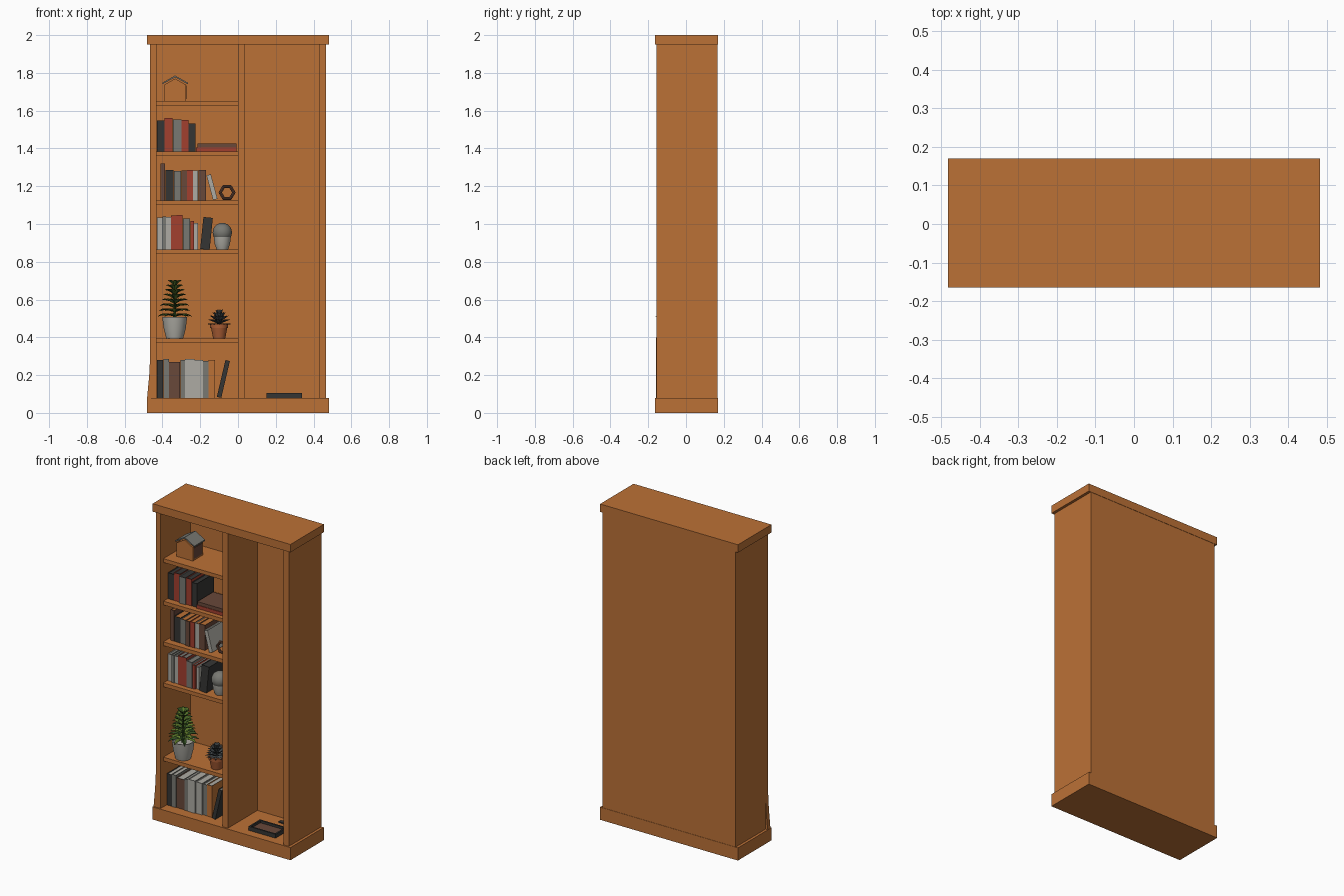
import bpy, bmesh, math, random
from mathutils import Matrix, Vector

random.seed(4)
old = bpy.data.objects.get("Cube")
if old:
    bpy.data.objects.remove(old, do_unlink=True)


def material(name, r, g, b):
    m = bpy.data.materials.new(name)
    m.use_nodes = True
    m.diffuse_color = (r, g, b, 1)
    bsdf = next(n for n in m.node_tree.nodes if n.type == 'BSDF_PRINCIPLED')
    bsdf.inputs["Base Color"].default_value = (r, g, b, 1)
    bsdf.inputs["Roughness"].default_value = 0.7
    return m


WOOD = material("warm wood", 0.5, 0.165, 0.037)
DARK = material("charcoal", 0.036, 0.036, 0.034)
GREY = material("mid grey", 0.19, 0.19, 0.17)
PALE = material("pale grey", 0.42, 0.41, 0.37)
RED = material("brick red", 0.36, 0.05, 0.028)
BROWN = material("dull brown", 0.14, 0.065, 0.042)
CLAY = material("terracotta", 0.4, 0.11, 0.035)
LEAF = material("leaf green", 0.11, 0.19, 0.022)
DEEP = material("deep green", 0.03, 0.075, 0.015)
DUSK = material("dusky leaf", 0.055, 0.065, 0.07)


def finish(name, bm, *mats, smooth=False):
    me = bpy.data.meshes.new(name)
    bm.to_mesh(me)
    bm.free()
    for m in mats:
        me.materials.append(m)
    if smooth:
        me.shade_smooth()
        me.set_sharp_from_angle(angle=math.radians(40))
    ob = bpy.data.objects.new(name, me)
    bpy.context.collection.objects.link(ob)
    return ob


def block(bm, x0, x1, y0, y1, z0, z1):
    size = Matrix.Diagonal((x1 - x0, y1 - y0, z1 - z0, 1))
    mid = Matrix.Translation(((x0 + x1) / 2, (y0 + y1) / 2, (z0 + z1) / 2))
    return bmesh.ops.create_cube(bm, size=1, matrix=mid @ size)["verts"]


def box(name, mat, *span):
    bm = bmesh.new()
    block(bm, *span)
    return finish(name, bm, mat)


def extrude_profile(name, mat, points, y0, y1):
    bm = bmesh.new()
    face = bm.faces.new([bm.verts.new((x, y0, z)) for x, z in points])
    out = bmesh.ops.extrude_face_region(bm, geom=[face])["geom"]
    moved = [v for v in out if isinstance(v, bmesh.types.BMVert)]
    bmesh.ops.translate(bm, verts=moved, vec=(0, y1 - y0, 0))
    bmesh.ops.recalc_face_normals(bm, faces=bm.faces)
    return finish(name, bm, mat)


def lathe(name, mat, profile, x, y, z, steps=32):
    bm = bmesh.new()
    verts = [bm.verts.new((r, 0, h)) for r, h in profile]
    edges = [bm.edges.new(pair) for pair in zip(verts, verts[1:])]
    bmesh.ops.spin(bm, geom=verts + edges, cent=(0, 0, 0), axis=(0, 0, 1),
                   angle=math.tau, steps=steps)
    bmesh.ops.remove_doubles(bm, verts=bm.verts, dist=0.0001)
    bmesh.ops.recalc_face_normals(bm, faces=bm.faces)
    bmesh.ops.translate(bm, verts=bm.verts, vec=(x, y, z))
    return finish(name, bm, mat, smooth=True)


# Carcass
box("plinth", WOOD, -0.483, 0.483, -0.165, 0.17, 0, 0.08)
box("top_board", WOOD, -0.483, 0.483, -0.165, 0.17, 1.95, 2)
box("right_panel", WOOD, -0.466, -0.432, -0.157, 0.168, 0.08, 1.95)
box("left_panel", WOOD, 0.43, 0.466, -0.157, 0.168, 0.08, 1.95)
box("divider", WOOD, 0.0, 0.038, -0.155, 0.145, 0.08, 1.95)
box("back_panel", WOOD, -0.435, 0.435, 0.14, 0.168, 0.08, 1.95)
extrude_profile("flared_foot", WOOD,
                [(-0.46, 0.08), (-0.481, 0.08), (-0.47, 0.2), (-0.46, 0.4)], -0.158, -0.13)

# Shelves
LEVELS = [0.395, 0.865, 1.125, 1.383, 1.652]
for i, z in enumerate(LEVELS):
    box(f"shelf_{i + 1}", WOOD, -0.434, 0.002, -0.13, 0.142, z - 0.024, z)


def book(name, cover, pages, x, width, z, height, lean=0.0, y0=-0.1, y1=0.08):
    bm = bmesh.new()
    block(bm, 0, width, y0, y1, 0, height)
    top = max(bm.faces, key=lambda f: f.calc_center_median().z)
    bmesh.ops.inset_region(bm, faces=[top], thickness=min(0.004, width / 5), depth=-0.004)
    top.material_index = 1
    bmesh.ops.transform(bm, verts=bm.verts, matrix=Matrix.Translation((x, 0, z))
                        @ Matrix.Rotation(lean, 4, 'Y'))
    return finish(name, bm, cover, pages)


def book_row(name, x, z, pages, volumes):
    for i, (cover, width, height) in enumerate(volumes):
        book(f"{name}_{i + 1}", cover, pages, x, width - 0.001, z, height,
             y0=-0.1 + random.uniform(0, 0.015))
        x += width


# Books standing on each shelf
book_row("floor_book", -0.43, 0.08, PALE,
         [(DARK, 0.035, 0.2), (GREY, 0.03, 0.205), (BROWN, 0.06, 0.19), (GREY, 0.025, 0.2),
          (PALE, 0.05, 0.205), (PALE, 0.045, 0.2), (GREY, 0.03, 0.195), (WOOD, 0.035, 0.2)])
book("floor_leaning_book", DARK, GREY, -0.112, 0.024, 0.085, 0.2, 0.23)
book_row("middle_book", -0.43, LEVELS[1], GREY,
         [(PALE, 0.03, 0.17), (GREY, 0.02, 0.175), (PALE, 0.025, 0.172), (RED, 0.03, 0.18),
          (RED, 0.033, 0.182), (GREY, 0.04, 0.165), (RED, 0.02, 0.15), (PALE, 0.02, 0.14)])
book("middle_leaning_book", DARK, DARK, -0.2, 0.05, LEVELS[1] + 0.003, 0.17, 0.1)
book_row("upper_book", -0.41, LEVELS[2], WOOD,
         [(BROWN, 0.025, 0.195), (DARK, 0.045, 0.16), (GREY, 0.04, 0.155), (BROWN, 0.03, 0.158),
          (RED, 0.033, 0.16), (PALE, 0.027, 0.158), (BROWN, 0.042, 0.16)])
book("upper_leaning_book", PALE, PALE, -0.132, 0.024, LEVELS[2] + 0.002, 0.135, -0.26)
book_row("high_book", -0.43, LEVELS[3], DARK,
         [(DARK, 0.042, 0.165), (RED, 0.043, 0.177), (GREY, 0.046, 0.17),
          (RED, 0.038, 0.168), (DARK, 0.037, 0.15)])
for i, (x0, mat) in enumerate([(-0.222, RED), (-0.215, BROWN)]):
    z = LEVELS[3] + i * 0.023
    box(f"flat_book_{i + 1}", mat, x0, -0.008, -0.1, 0.06, z, z + 0.021)

# Little house ornament with a pitched roof
z = LEVELS[4]
extrude_profile("house_body", WOOD,
                [(-0.39, z), (-0.275, z), (-0.275, z + 0.085), (-0.333, z + 0.118),
                 (-0.39, z + 0.085)], -0.06, 0.04)
extrude_profile("house_roof", GREY,
                [(-0.4, z + 0.088), (-0.333, z + 0.125), (-0.266, z + 0.088),
                 (-0.266, z + 0.096), (-0.333, z + 0.134), (-0.4, z + 0.096)], -0.058, 0.05)
box("house_side", BROWN, -0.276, -0.272, -0.05, 0.03, z + 0.01, z + 0.08)

# Ring trinket beside the leaning book
bm = bmesh.new()
arc = [(-0.058 + 0.036 * math.cos(a), LEVELS[2] + 0.042 + 0.036 * math.sin(a))
       for a in [math.tau * k / 6 for k in range(6)]]
for (xa, za), (xb, zb) in zip(arc, arc[1:] + arc[:1]):
    a, b = Vector((xa, -0.07, za)), Vector((xb, -0.07, zb))
    bmesh.ops.create_cone(bm, cap_ends=True, segments=8, radius1=0.008, radius2=0.008,
                          depth=(b - a).length + 0.006,
                          matrix=Matrix.Translation((a + b) / 2)
                          @ (b - a).to_track_quat('Z', 'Y').to_matrix().to_4x4())
finish("ring_trinket", bm, BROWN)

# Round ornament: sphere on a cup
lathe("ornament_cup", PALE, [(0, 0), (0.03, 0), (0.041, 0.03), (0.045, 0.065), (0, 0.065)],
      -0.083, -0.06, LEVELS[1])
ball = [(0.051 * math.cos(t), 0.051 * math.sin(t))
        for t in [math.pi * (k / 12 - 0.5) for k in range(13)]]
lathe("ornament_ball", GREY, ball, -0.083, -0.06, LEVELS[1] + 0.09)


def leaf(bm, base, heading, rise, length, width, droop, index):
    out = Vector((math.cos(heading), math.sin(heading), 0))
    side = Vector((-out.y, out.x, 0))
    spine = []
    for t in (0, 0.4, 0.75, 1):
        spine.append(base + out * (length * t * math.cos(rise))
                     + Vector((0, 0, length * (t * math.sin(rise) - droop * t * t))))
    lift = Vector((0, 0, width * 0.25))
    centre = [bm.verts.new(p) for p in spine]
    for s in (-1, 1):
        a, b = [bm.verts.new(p + side * s * width * k + lift)
                for p, k in zip(spine[1:3], (0.5, 0.36))]
        for ring in ((centre[0], centre[1], a), (centre[1], centre[2], b, a),
                     (centre[2], centre[3], b)):
            bm.faces.new(ring if s < 0 else ring[::-1]).material_index = index


# Leafy plant in a pale pot
px, py, pz = -0.335, -0.07, LEVELS[0]
lathe("large_pot", PALE, [(0, 0), (0.045, 0), (0.058, 0.05), (0.066, 0.112), (0.06, 0.112),
                          (0.057, 0.098), (0, 0.098)], px, py, pz)
lathe("plant_stem", DEEP, [(0.009, 0.09), (0.004, 0.27)], px, py, pz, 8)
bm = bmesh.new()
for tier in range(8):
    t = tier / 7
    for k in range(8):
        leaf(bm, Vector((px, py, pz + 0.115 + 0.155 * t)),
             math.tau * k / 8 + tier * 0.5 + random.uniform(-0.2, 0.2),
             0.35 + 0.65 * t, 0.1 - 0.03 * t, 0.034, 0.35, (tier + k) % 2)
finish("plant_leaves", bm, LEAF, DEEP)

# Small rosette plant in a clay pot
px, py = -0.1, -0.07
lathe("small_pot", CLAY, [(0, 0), (0.032, 0), (0.043, 0.055), (0.047, 0.055), (0.047, 0.075),
                          (0.041, 0.075), (0.04, 0.065), (0, 0.065)], px, py, pz)
bm = bmesh.new()
for tier in range(5):
    for k in range(12):
        leaf(bm, Vector((px, py, pz + 0.068 + tier * 0.006)), math.tau * (k + tier / 2) / 12,
             0.15 + tier * 0.28, 0.068, 0.022, 0.05, 0)
finish("rosette_leaves", bm, DUSK)

# Shallow tray and small plate on the floor of the open bay
box("tray_base", BROWN, 0.155, 0.335, -0.105, 0.0, 0.08, 0.09)
bm = bmesh.new()
for span in ((0.15, 0.34, -0.11, -0.1), (0.15, 0.34, -0.005, 0.005),
             (0.15, 0.16, -0.1, -0.005), (0.33, 0.34, -0.1, -0.005)):
    block(bm, *span, 0.08, 0.105)
finish("tray_rim", bm, DARK)
box("small_plate", DARK, 0.23, 0.27, 0.075, 0.1, 0.08, 0.086)
